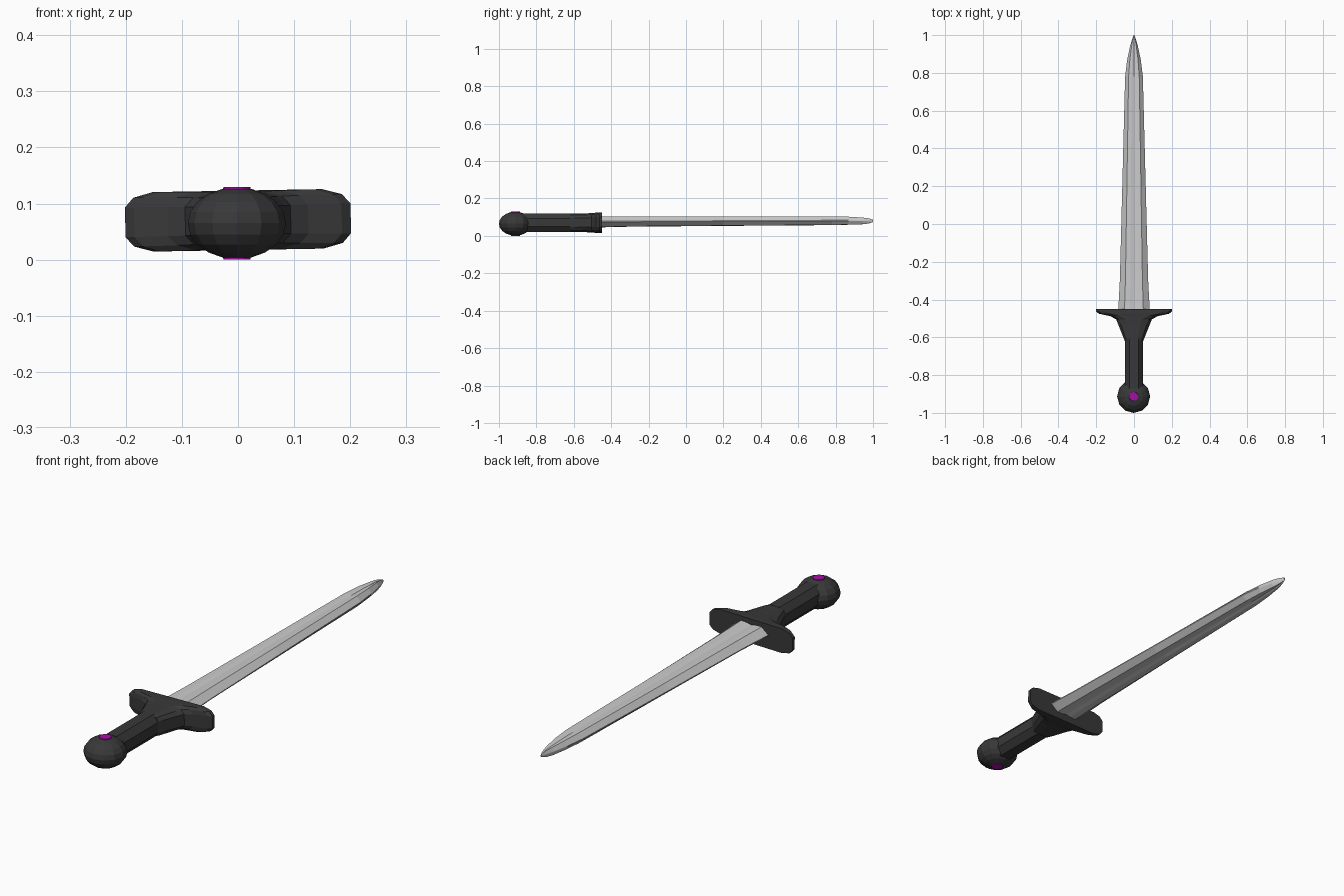
import bpy, bmesh
from math import sin, cos, pi, radians
from mathutils import Matrix, Vector

if "Cube" in bpy.data.objects:
    bpy.data.objects.remove(bpy.data.objects["Cube"])


def material(name, color):
    m = bpy.data.materials.new(name)
    m.diffuse_color = color
    m.use_nodes = True
    m.node_tree.nodes["Principled BSDF"].inputs["Base Color"].default_value = m.diffuse_color
    return m


black = material("black", (0.04, 0.04, 0.04, 1))
purple = material("purple", (0.38, 0.005, 0.38, 1))


def loft(name, rings, mat=None, roll=0.0, pivot=(0, 0, 0.07)):
    """Skin equal-length rings, cap both ends, roll about the long axis."""
    bm = bmesh.new()
    loops = [[bm.verts.new(p) for p in r] for r in rings]
    for a, b in zip(loops, loops[1:]):
        for i in range(len(a)):
            j = (i + 1) % len(a)
            bm.faces.new((a[i], a[j], b[j], b[i]))
    bm.faces.new(loops[0])
    bm.faces.new(loops[-1])
    bmesh.ops.remove_doubles(bm, verts=bm.verts, dist=1e-5)
    bmesh.ops.recalc_face_normals(bm, faces=bm.faces)
    bmesh.ops.rotate(bm, verts=bm.verts, cent=Vector(pivot),
                     matrix=Matrix.Rotation(radians(roll), 3, 'Y'))
    me = bpy.data.meshes.new(name)
    bm.to_mesh(me)
    bm.free()
    ob = bpy.data.objects.new(name, me)
    bpy.context.collection.objects.link(ob)
    if mat:
        me.materials.append(mat)
    return ob


def mirrored(quarter, y, zc):
    """Closed section in x/z from its upper right quarter (edge to centre)."""
    top = quarter + [(-x, z) for x, z in reversed(quarter) if x > 0]
    bottom = [(x, -z) for x, z in reversed(top)]
    return [(x, y, zc + z) for x, z in top + bottom]


def handle_ring(y, w, h):
    # flat-sided section with two chamfers at each corner
    c = min(0.05, w * 0.6)
    q = [(w, h * 0.5), (w - c * 0.3, h * 0.82), (w - c, h)]
    return mirrored(q, y, 0.07)


# Blade: sharp edges, two ridges and a shallow central groove on each face
def blade_ring(y, w, t, zc):
    q = [(w, 0.002), (w * 0.6, t), (w * 0.25, t * 0.96), (0, t * 0.8)]
    return mirrored(q, y, zc)


loft("blade", [blade_ring(*r) for r in (
    (-0.47, 0.083, 0.029, 0.075), (-0.43, 0.082, 0.028, 0.075),
    (-0.30, 0.075, 0.026, 0.076), (0.20, 0.062, 0.024, 0.078),
    (0.78, 0.047, 0.023, 0.081), (0.87, 0.036, 0.021, 0.081),
    (0.94, 0.021, 0.018, 0.080), (0.975, 0.011, 0.014, 0.080),
    (1.0, 0.002, 0.006, 0.080))], roll=-1, pivot=(0, 0, 0.077))

# Guard: flared collar opening into a thin cross plate
loft("guard", [handle_ring(*r) for r in (
    (-0.62, 0.048, 0.048), (-0.60, 0.056, 0.050), (-0.53, 0.084, 0.050),
    (-0.505, 0.094, 0.051), (-0.488, 0.125, 0.052), (-0.475, 0.185, 0.053),
    (-0.463, 0.201, 0.053), (-0.449, 0.201, 0.053))], black, roll=-1)

# Grip: octagonal bar
loft("grip", [mirrored([(0.048, 0.022), (0.024, 0.05)], y, 0.07)
              for y in (-0.87, -0.61)], black, roll=-1)


# Pommel: flattened faceted ball with trimmed poles
PX, PY, PZ = -0.002, -0.9125, 0.065
N = 12


def disc(r, z):
    return [(PX + r * cos(2 * pi * i / N), PY + r * sin(2 * pi * i / N), z)
            for i in range(N)]


lat = [radians(-73 + 146 * k / 8) for k in range(9)]
loft("pommel", [disc(0.0875 * cos(a), PZ + 0.064 * sin(a)) for a in lat], black)

# Gems: small purple discs on both flat poles
for side, name in ((1, "gem_top"), (-1, "gem_bottom")):
    loft(name, [disc(0.025, PZ + side * 0.058), disc(0.024, PZ + side * 0.0645)],
         purple)
